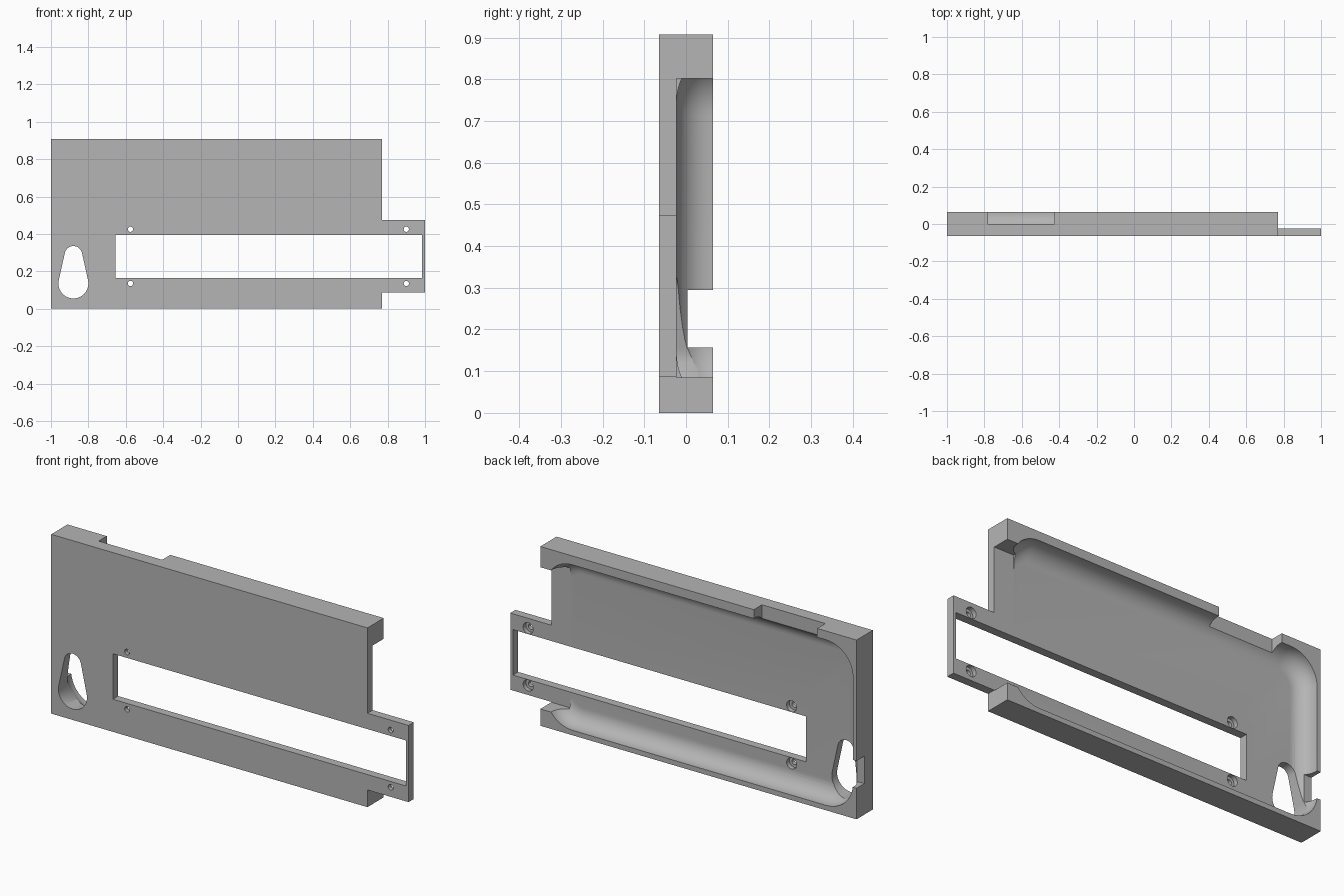
import bpy, bmesh, math

if "Cube" in bpy.data.objects:
    bpy.data.objects.remove(bpy.data.objects["Cube"])

FRONT, BACK, FLOOR = -0.065, 0.065, -0.023

grey = bpy.data.materials.new("plain grey")
grey.diffuse_color = (0.46, 0.46, 0.46, 1)
grey.use_nodes = True
grey.node_tree.nodes["Principled BSDF"].inputs["Base Color"].default_value = grey.diffuse_color


def loft(name, loops):
    """Solid from a stack of matching closed loops of (x, y, z) points."""
    bm = bmesh.new()
    rings = [[bm.verts.new(p) for p in loop] for loop in loops]
    n = len(rings[0])
    for a, b in zip(rings, rings[1:]):
        for i in range(n):
            j = (i + 1) % n
            bm.faces.new((a[i], a[j], b[j], b[i]))
    bm.faces.new(rings[0])
    bm.faces.new(rings[-1])
    bmesh.ops.recalc_face_normals(bm, faces=bm.faces[:])
    me = bpy.data.meshes.new(name)
    bm.to_mesh(me)
    bm.free()
    me.materials.append(grey)
    ob = bpy.data.objects.new(name, me)
    bpy.context.collection.objects.link(ob)
    return ob


def prism(name, outline, y0, y1):
    return loft(name, [[(x, y, z) for x, z in outline] for y in (y0, y1)])


def box(name, x0, x1, y0, y1, z0, z1):
    return prism(name, [(x0, z0), (x1, z0), (x1, z1), (x0, z1)], y0, y1)


def arc(cx, cz, r, a0, a1, n):
    return [(cx + r * math.cos(a0 + (a1 - a0) * i / n),
             cz + r * math.sin(a0 + (a1 - a0) * i / n)) for i in range(n + 1)]


def rounded_rect(x0, x1, z0, z1, r):
    q = math.pi / 2
    centres = [(x1 - r, z1 - r), (x0 + r, z1 - r), (x0 + r, z0 + r), (x1 - r, z0 + r)]
    return [p for k, (cx, cz) in enumerate(centres)
            for p in arc(cx, cz, r, k * q, (k + 1) * q, 12)]


# Housing block with the side tab in its outline
housing = prism("housing_plate", [
    (-1, 0), (0.77, 0), (0.77, 0.087), (1, 0.087), (1, 0.475),
    (0.77, 0.475), (0.77, 0.907), (-1, 0.907)], FRONT, BACK)
cutters = []

# Rounded tray with a filleted floor
fillet, corner = 0.08, 0.15
loops = []
for i in range(11):
    t = i / 10 * math.pi / 2
    inset = fillet * (1 - math.sin(t))
    y = FLOOR + fillet * (1 - math.cos(t))
    pts = rounded_rect(-0.98 + inset, 0.74 - inset, 0.025 + inset,
                       0.862 - inset, corner - inset)
    loops.append([(x, y, z) for x, z in pts])
loops.append([(x, 0.1, z) for x, _, z in loops[-1]])
cutters.append(loft("tray_cutter", loops))

# Open right end, which also thins the tab
cutters.append(box("open_end_cutter", 0.66, 1.1, FLOOR - 0.0003, 0.12, 0.085, 0.802))

# Long window
cutters.append(box("window_cutter", -0.655, 0.985, -0.2, 0.2, 0.165, 0.395))

# Notches in the top and left walls
cutters.append(box("top_notch_cutter", -0.78, -0.425, 0.0, 0.15, 0.81, 1.0))
cutters.append(box("side_notch_cutter", -1.1, -0.93, 0.003, 0.15, 0.157, 0.295))

# Teardrop hole
a = math.asin((0.08 - 0.047) / 0.153)
tear = arc(-0.88, 0.288, 0.047, a, math.pi - a, 20) + \
    arc(-0.88, 0.135, 0.08, math.pi - a, 2 * math.pi + a, 32)
cutters.append(prism("teardrop_cutter", tear, -0.2, 0.2))

# Screw holes, counterbored from the back
for x in (-0.575, 0.9):
    for z in (0.135, 0.425):
        for r, y0 in ((0.014, -0.2), (0.028, -0.045)):
            cutters.append(prism("screw_cutter", arc(x, z, r, 0, 2 * math.pi, 24)[:-1], y0, 0.03))

# Cut everything, then drop the cutters
for c in cutters:
    c.hide_render = True
    m = housing.modifiers.new(c.name, 'BOOLEAN')
    m.operation, m.solver, m.object = 'DIFFERENCE', 'EXACT', c
deps = bpy.context.evaluated_depsgraph_get()
mesh = bpy.data.meshes.new_from_object(housing.evaluated_get(deps))
housing.modifiers.clear()
housing.data = mesh
mesh.materials.clear()
mesh.materials.append(grey)
for c in cutters:
    bpy.data.objects.remove(c)

bpy.context.view_layer.objects.active = housing
housing.select_set(True)
bpy.ops.object.shade_smooth_by_angle(angle=math.radians(30))
